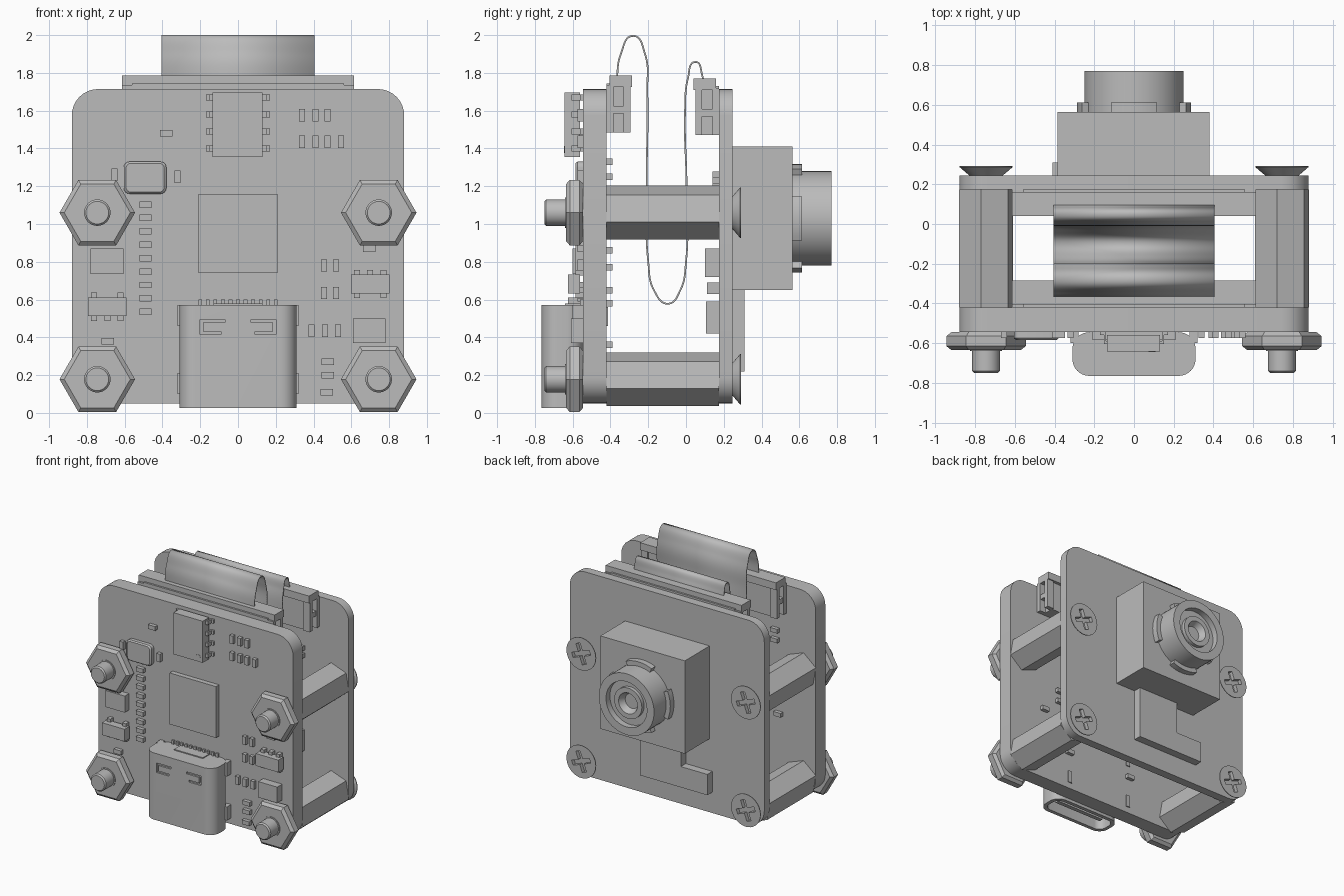
import bpy, bmesh, math
from mathutils import Matrix, Vector

if "Cube" in bpy.data.objects:
    bpy.data.objects.remove(bpy.data.objects["Cube"])

grey = bpy.data.materials.new("plain_grey")
grey.use_nodes = True
grey.diffuse_color = (0.5, 0.5, 0.5, 1)
grey.node_tree.nodes["Principled BSDF"].inputs["Base Color"].default_value = (0.5, 0.5, 0.5, 1)
parts = []


def add_mesh(name, mesh):
    mesh.materials.clear()
    mesh.materials.append(grey)
    obj = bpy.data.objects.new(name, mesh)
    bpy.context.scene.collection.objects.link(obj)
    parts.append(obj)
    return obj


def finish(name, bm):
    bmesh.ops.recalc_face_normals(bm, faces=bm.faces[:])
    mesh = bpy.data.meshes.new(name)
    bm.to_mesh(mesh)
    bm.free()
    return add_mesh(name, mesh)


def boxes(name, limits):
    """One object from boxes given as (x0, x1, y0, y1, z0, z1)."""
    bm = bmesh.new()
    for x0, x1, y0, y1, z0, z1 in limits:
        size = Matrix.Diagonal((x1 - x0, y1 - y0, z1 - z0, 1))
        place = Matrix.Translation(((x0 + x1) / 2, (y0 + y1) / 2, (z0 + z1) / 2))
        bmesh.ops.create_cube(bm, size=1, matrix=place @ size)
    return finish(name, bm)


def box(name, *limits):
    return boxes(name, [limits])


def loft(name, rings):
    """Bridge equal rings of points and cap both ends."""
    bm = bmesh.new()
    loops = [[bm.verts.new(p) for p in ring] for ring in rings]
    count = len(loops[0])
    for a, b in zip(loops, loops[1:]):
        for i in range(count):
            j = (i + 1) % count
            bm.faces.new((a[i], a[j], b[j], b[i]))
    bm.faces.new(loops[0])
    bm.faces.new(loops[-1])
    return finish(name, bm)


def turned(name, profile, sides=40, turn=0, z=0):
    """Solid around the y axis from (radius, y) points."""
    angles = [math.radians(turn) + math.tau * i / sides for i in range(sides)]
    return loft(name, [[(r * math.cos(a), y, z + r * math.sin(a)) for a in angles]
                       for r, y in profile])


def rounded(width, height, radius, steps=8):
    """Centred rounded rectangle as 2D points."""
    points = []
    for k, (sx, sy) in enumerate([(1, 1), (-1, 1), (-1, -1), (1, -1)]):
        for i in range(steps + 1):
            a = math.pi / 2 * (k + i / steps)
            points.append((sx * (width / 2 - radius) + radius * math.cos(a),
                           sy * (height / 2 - radius) + radius * math.sin(a)))
    return points


def cut(obj, cutter):
    mod = obj.modifiers.new("cut", 'BOOLEAN')
    mod.operation, mod.solver, mod.object = 'DIFFERENCE', 'EXACT', cutter
    mod.use_self = True
    bpy.context.view_layer.update()
    graph = bpy.context.evaluated_depsgraph_get()
    mesh = bpy.data.meshes.new_from_object(obj.evaluated_get(graph))
    obj.modifiers.clear()
    obj.data = mesh
    parts.remove(cutter)
    bpy.data.objects.remove(cutter)


# Circuit boards
FRONT, BACK = -0.545, 0.245
INNER_FRONT, INNER_BACK = -0.42, 0.175
outline = rounded(1.76, 1.665, 0.14)
for name, ys in (("front_board", (FRONT, INNER_FRONT)), ("back_board", (INNER_BACK, BACK))):
    loft(name, [[(x, y, z + 0.882) for x, z in outline] for y in ys])

# Fasteners: nut, threaded end, spacer and cross-head screw at each corner
nut = turned("nut", [(0.175, FRONT), (0.2, -0.565), (0.2, -0.615), (0.175, -0.635)], 6)
shaft = turned("screw_end", [(0.07, FRONT), (0.07, -0.74), (0.06, -0.75)], 32)
collar = turned("nut_collar", [(0.08, FRONT), (0.08, -0.64)], 32)
spacer = turned("spacer", [(0.145, INNER_FRONT), (0.145, INNER_BACK)], 6, 40)
head = turned("screw_head", [(0.08, BACK - 0.02), (0.085, BACK), (0.133, 0.286), (0.133, 0.292)])
cross = boxes("cross_cutter", [(-0.085, 0.085, 0.262, 0.4, -0.02, 0.02),
                               (-0.02, 0.02, 0.262, 0.4, -0.085, 0.085)])
cross.rotation_euler.y = math.radians(20)
cut(head, cross)
corners = [(x, z) for z in (0.178, 1.06) for x in (-0.745, 0.745)]
for part in (nut, shaft, collar, spacer, head):
    for x, z in corners[1:]:
        add_mesh(part.name, part.data).location = (x, 0, z)
    part.location = (corners[0][0], 0, corners[0][1])

# Camera module: housing, lens barrel with stepped bore, four tabs, flex tail
box("camera_housing", -0.385, 0.38, BACK, 0.565, 0.65, 1.41)
turned("lens_barrel", [(0.25, 0.56), (0.25, 0.77), (0.185, 0.77), (0.185, 0.72), (0.125, 0.72),
                       (0.125, 0.75), (0.085, 0.75), (0.06, 0.70)], 56, z=1.03)
for k in range(4):
    sweep = [math.radians(90 * k + d) for d in range(-24, 25, 6)]
    edge = [(r * math.cos(a), r * math.sin(a))
            for r, arc in ((0.287, sweep), (0.24, sweep[::-1])) for a in arc]
    loft("lens_tab", [[(x, y, z + 1.03) for x, z in edge] for y in (0.56, 0.613)])
box("camera_flex_neck", -0.17, 0.2, BACK, 0.31, 0.38, 0.66)
box("camera_flex_tab", -0.41, 0.2, BACK, 0.31, 0.22, 0.39)

# Ribbon cable swept through a folded path
path = [(-0.365, 1.6), (-0.365, 1.77), (-0.345, 1.9), (-0.28, 1.996), (-0.217, 1.9),
        (-0.205, 1.7), (-0.208, 1.2), (-0.2, 0.8), (-0.17, 0.65), (-0.095, 0.578),
        (-0.03, 0.65), (0, 0.8), (0.003, 1.2), (-0.005, 1.6), (0.01, 1.77),
        (0.05, 1.858), (0.085, 1.79), (0.1, 1.6)]
curve = bpy.data.curves.new("ribbon_path", 'CURVE')
curve.extrude = 0.405
spline = curve.splines.new('BEZIER')
spline.bezier_points.add(len(path) - 1)
for point, (y, z) in zip(spline.bezier_points, path):
    point.co = (y, z, 0)
    point.handle_left_type = point.handle_right_type = 'AUTO'
guide = bpy.data.objects.new("ribbon_path", curve)
bpy.context.scene.collection.objects.link(guide)
bpy.context.view_layer.update()
strip = bpy.data.meshes.new_from_object(
    guide.evaluated_get(bpy.context.evaluated_depsgraph_get()))
bpy.data.objects.remove(guide)
strip.transform(Matrix(((0, 0, 1, 0), (1, 0, 0, 0), (0, 1, 0, 0), (0, 0, 0, 1))))
thick = add_mesh("ribbon_cable", strip).modifiers.new("thickness", 'SOLIDIFY')
thick.thickness, thick.offset = 0.009, 0

# Ribbon connectors: body, latch bar and end legs, facing into the gap
for name, base, way, top in (("front", INNER_FRONT, 1, 1.785), ("back", INNER_BACK, -1, 1.77)):
    def slab(x0, x1, d0, d1, z0, z1):
        y0, y1 = sorted((base + way * d0, base + way * d1))
        return (x0, x1, y0, y1, top - z0, top - z1)
    boxes(name + "_connector_body", [slab(-0.56, 0.56, 0, 0.11, 0.3, 0.04)])
    boxes(name + "_connector_latch", [slab(-0.615, 0.615, 0.015, 0.135, 0.06, 0)])
    boxes(name + "_connector_legs",
          [slab(s * 0.585 - 0.03, s * 0.585 + 0.03, d, d + 0.035, 0.3, 0.05)
           for s in (-1, 1) for d in (0, 0.09)]
          + [slab(s * 0.585 - 0.025, s * 0.585 + 0.025, 0, 0.12, 0.2, 0.16) for s in (-1, 1)])

# Port: hollow rounded shell with spring slots, tongue, feet and contacts
outer, inner = rounded(0.62, 0.22, 0.085), rounded(0.56, 0.16, 0.06)
shell = loft("port_shell", [[(x, y - 0.655, z) for x, y in ring] for ring, z in
                            ((inner, 0.45), (inner, 0.025), (outer, 0.025), (outer, 0.57))])
slots = []
for s in (-1, 1):
    for a, b, z0, z1 in ((0.07, 0.2, 0.478, 0.494), (0.09, 0.2, 0.416, 0.432),
                         (0.184, 0.2, 0.42, 0.49)):
        x0, x1 = sorted((s * a, s * b))
        slots.append((x0, x1, -0.8, -0.75, z0, z1))
cut(shell, boxes("slot_cutter", slots))
box("port_tongue", -0.22, 0.22, -0.672, -0.638, 0.06, 0.46)
boxes("port_feet", [(s * 0.3 - 0.02, s * 0.3 + 0.02, -0.6, FRONT, z, z + 0.11)
                    for s in (-1, 1) for z in (0.1, 0.46)])
boxes("port_back_plate", [(-0.13, 0.13, -0.64, FRONT, 0.55, 0.578)])
boxes("port_contacts", [(x / 25 - 0.01, x / 25 + 0.01, -0.56, FRONT, 0.56, 0.6)
                        for x in range(-5, 6)])
boxes("port_slot_pins", [(s * 0.29 - 0.018, s * 0.29 + 0.018, INNER_FRONT, INNER_FRONT + 0.008,
                          z, z + 0.1) for s in (-1, 1) for z in (0.1, 0.46)])

# Large front chips
box("main_chip", -0.21, 0.21, -0.585, FRONT, 0.74, 1.16)
box("memory_chip", -0.135, 0.13, -0.642, -0.56, 1.355, 1.695)
leads = []
for z in (1.4, 1.49, 1.58, 1.67):
    for s in (-1, 1):
        for a, b, y0, y1 in ((0.12, 0.15, -0.605, -0.59), (0.14, 0.152, -0.605, FRONT),
                             (0.14, 0.17, -0.56, FRONT)):
            x0, x1 = sorted((s * a, s * b))
            leads.append((x0, x1, y0, y1, z - 0.015, z + 0.015))
boxes("memory_chip_leads", leads)
turned("chip_dot", [(0.018, -0.64), (0.018, -0.645)], 16).location = (0.09, 0, 1.395)
loft("crystal", [[(x * k - 0.492, y, z * k + 1.245) for x, z in rounded(0.225, 0.17, 0.03, 4)]
                 for k, y in ((1, FRONT), (1, -0.575), (0.9, -0.585))])
box("left_inductor", -0.78, -0.605, -0.6, FRONT, 0.735, 0.87)
box("right_inductor", 0.61, 0.782, -0.61, FRONT, 0.37, 0.5)

# Small regulators with three leads on one side and two on the other
for cx, cz, flip in ((-0.692, 0.562, 1), (0.7, 0.682, -1)):
    box("regulator", cx - 0.103, cx + 0.103, -0.625, -0.56, cz - 0.05, cz + 0.05)
    boxes("regulator_leads",
          [(cx + dx - 0.016, cx + dx + 0.016, -0.585, FRONT,
            cz + flip * side * 0.06 - 0.015, cz + flip * side * 0.06 + 0.015)
           for side, row in ((-1, (-0.07, 0, 0.07)), (1, (-0.07, 0.07))) for dx in row])


# Resistors and capacitors
def passives(name, centres, width, height, y0, y1):
    boxes(name, [(x - width / 2, x + width / 2, y0, y1, z - height / 2, z + height / 2)
                 for x, z in centres])


upright = [(x, z) for z in (1.435, 1.575) for x in (0.34, 0.41, 0.475)]
upright += [(x, z) for z in (0.635, 0.78) for x in (0.455, 0.52)]
upright += [(x, 0.435) for x in (0.39, 0.46, 0.53)]
upright += [(0.545, 1.435), (-0.655, 1.26), (-0.32, 1.25)]
passives("upright_passives", upright, 0.032, 0.065, -0.575, FRONT)
flat = [(-0.49, 0.535 + 0.071 * i) for i in range(9)]
flat += [(-0.38, 1.48), (-0.69, 0.38), (0.695, 0.87), (0.475, 0.27), (0.475, 0.2), (0.47, 0.11)]
passives("flat_passives", flat, 0.065, 0.034, -0.575, FRONT)
inside = [(s * x, z) for s in (-1, 1) for x, z in
          ((0.52, 1.33), (0.52, 1.25), (0.4, 0.86), (0.4, 0.77), (0.55, 0.65), (0.3, 0.58), (0.3, 0.36))]
passives("front_board_inner_passives", inside, 0.065, 0.034, INNER_FRONT, -0.39)
passives("back_board_inner_passives", [(0.45, 1.2), (0.45, 1.26), (-0.45, 1.23)],
         0.065, 0.034, 0.14, INNER_BACK)
box("back_board_chip", 0.3, 0.48, 0.105, INNER_BACK, 0.42, 0.59)
box("back_board_regulator", 0.3, 0.5, 0.1, INNER_BACK, 0.72, 0.87)
box("back_board_capacitor", 0.32, 0.46, 0.11, INNER_BACK, 0.63, 0.69)

# Smooth the curved surfaces, keeping hard edges
for obj in parts:
    obj.select_set(True)
bpy.context.view_layer.objects.active = parts[0]
bpy.ops.object.shade_smooth_by_angle(angle=math.radians(30))
